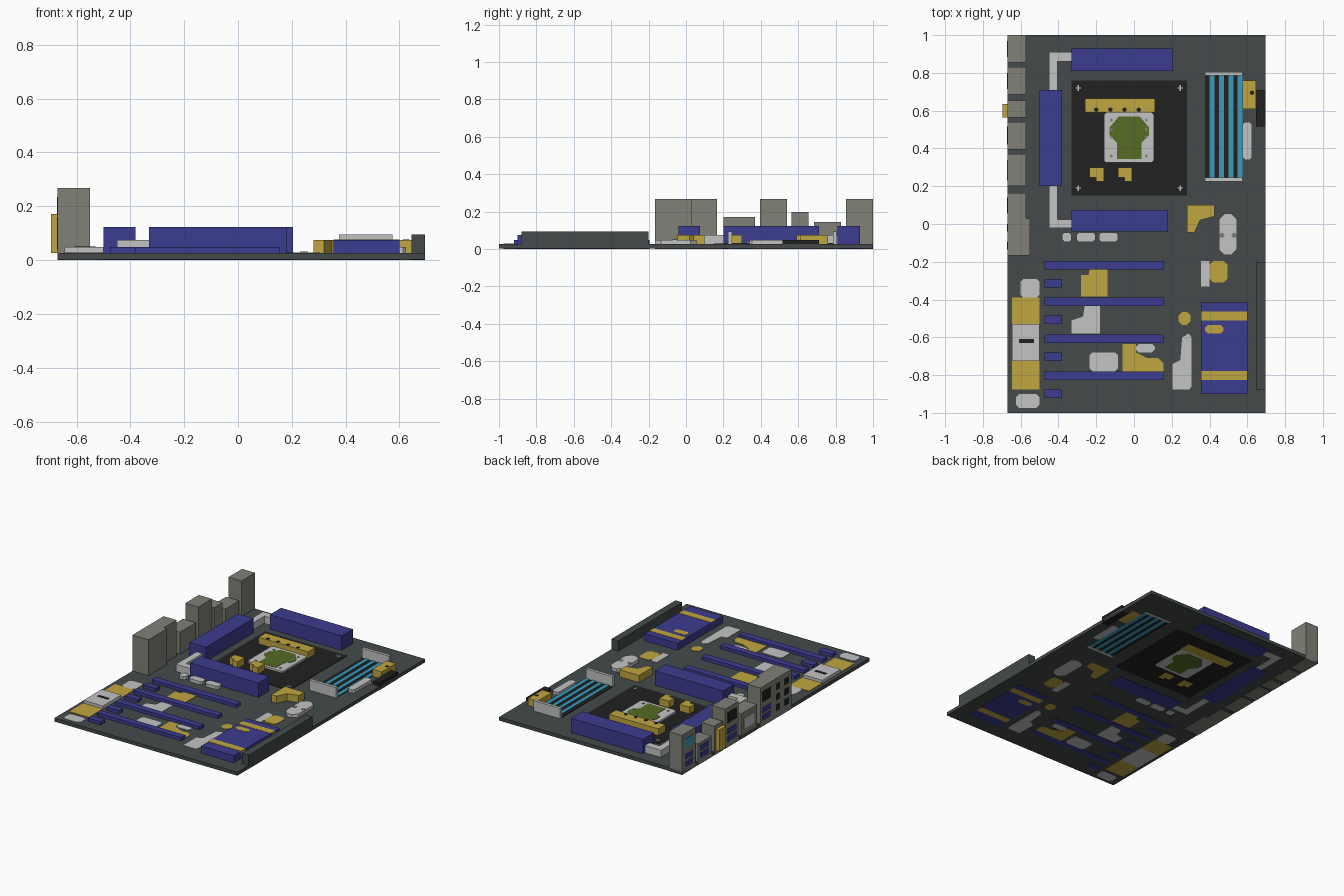
import bpy
import math

default_cube = bpy.data.objects.get("Cube")
if default_cube:
    bpy.data.objects.remove(default_cube, do_unlink=True)


def make_material(name, red, green, blue):
    material = bpy.data.materials.new(name)
    material.use_nodes = True
    color = (red, green, blue, 1)
    material.diffuse_color = color
    material.node_tree.nodes["Principled BSDF"].inputs["Base Color"].default_value = color
    return material


BOARD = make_material("board slate", .058, .068, .068)
WHITE = make_material("light grey", .55, .55, .55)
GOLD = make_material("mustard yellow", .53, .38, .05)
BLUE = make_material("royal blue", .045, .045, .28)
CYAN = make_material("cyan", .045, .33, .52)
GREEN = make_material("olive green", .09, .15, .018)
BLACK = make_material("black", .015, .015, .015)
METAL = make_material("port metal", .22, .22, .19)

# Standard heights above the base, and the base levels of nested parts
SURFACE, FLAT, LOW, MID, RAISED, TALL = .026, .029, .048, .074, .095, .123
OUTER, MIDDLE, INNER, CORE = .003, .002, .001, 0


def prism(name, outline, top, material, base=INNER):
    """Extrude a counter-clockwise outline straight up."""
    n = len(outline)
    verts = [(x, y, z) for z in (base, top) for x, y in outline]
    faces = [tuple(reversed(range(n))), tuple(range(n, n + n))]
    faces += [(i, (i + 1) % n, (i + 1) % n + n, i + n) for i in range(n)]
    mesh = bpy.data.meshes.new(name)
    mesh.from_pydata(verts, [], faces)
    mesh.materials.append(material)
    obj = bpy.data.objects.new(name, mesh)
    bpy.context.collection.objects.link(obj)
    return obj


def block(name, left, right, front, back, top, material, base=INNER, cut=0):
    """Box given by its plan rectangle, optionally with clipped corners."""
    if cut:
        outline = [(left + cut, front), (right - cut, front),
                   (right, front + cut), (right, back - cut),
                   (right - cut, back), (left + cut, back),
                   (left, back - cut), (left, front + cut)]
    else:
        outline = [(left, front), (right, front), (right, back), (left, back)]
    return prism(name, outline, top, material, base)


def disc(name, x, y, radius, top, material, base):
    steps = [math.tau * i / 8 for i in range(8)]
    outline = [(x + radius * math.cos(a), y + radius * math.sin(a)) for a in steps]
    return prism(name, outline, top, material, base)


# Circuit board and its raised edge connector
block("circuit_board", -.67, .695, -1, 1, SURFACE, BOARD, OUTER)
block("edge_wall", .645, .695, -.88, -.2, RAISED, BOARD, MIDDLE)
block("side_connector", .645, .695, .515, .71, LOW, BLACK)

# Heat sinks joined by heat pipes
block("back_heat_sink", -.33, .205, .81, .93, TALL, BLUE)
block("side_heat_sink", -.5, -.38, .2, .71, TALL, BLUE)
block("front_heat_sink", -.33, .18, -.04, .075, TALL, BLUE)
prism("back_heat_pipe", [(-.45, .71), (-.405, .71), (-.405, .86), (-.33, .86),
                         (-.33, .91), (-.45, .91)], MID, WHITE)
prism("front_heat_pipe", [(-.45, -.02), (-.33, -.02), (-.33, .025),
                          (-.405, .025), (-.405, .2), (-.45, .2)], MID, WHITE)

# Processor socket
block("socket_base", -.33, .28, .15, .76, FLAT, BLACK, MIDDLE)
block("socket_frame", -.16, .105, .325, .59, .042, WHITE, INNER, .012)
prism("processor", [(-.09, .345), (.04, .345), (.04, .43), (.08, .47), (.08, .51),
                    (.03, .57), (-.08, .57), (-.13, .51), (-.13, .47),
                    (-.09, .43)], .044, GREEN, CORE)
for x in (-.295, .245):
    for y in (.19, .72):
        block("screw_mark_bar", x - .015, x + .015, y - .003, y + .003, .031, WHITE, SURFACE)
        block("screw_mark_post", x - .003, x + .003, y - .015, y + .015, .031, WHITE, SURFACE)
for x in (-.12, .065):
    for y in (.36, .46, .5, .55):
        disc("socket_pin", x, y, .008, .045, METAL, SURFACE)
block("coil_row", -.26, .11, .59, .665, MID, GOLD)
for i in range(4):
    disc("coil_dot", -.2 + i * .075, .605, .012, MID + .002, BLACK, LOW)
for x in (-.235, -.085):
    prism("small_coil", [(x + .035, .225), (x + .075, .225), (x + .075, .3),
                         (x, .3), (x, .245), (x + .035, .245)], MID, GOLD)

# Memory slots
block("memory_bed", .375, .575, .24, .79, FLAT, BLACK, MIDDLE)
for x in (.4, .45, .5, .548):
    block("memory_strip", x, x + .027, .245, .785, .033, CYAN)
for y in (.225, .785):
    block("memory_end", .375, .575, y, y + .02, RAISED, WHITE)
block("power_connector", .575, .645, .61, .76, MID, GOLD)
disc("power_connector_dot", .625, .695, .012, MID + .002, BLACK, LOW)
block("memory_capacitors", .575, .625, .34, .54, LOW, WHITE, INNER, .012)

# Expansion slots, alternating long and short
for i in range(4):
    y = -.24 - i * .195
    block("long_slot", -.475, .155, y, y + .045, LOW, BLUE)
    block("short_slot", -.475, -.38, y - .095, y - .05, LOW, BLUE)

# Chips between the slots
for left, right in ((-.38, -.33), (-.305, -.205), (-.185, -.085)):
    block("capacitor", left, right, -.095, -.045, LOW, WHITE, INNER, .012)
prism("upper_slot_chip", [(-.28, -.385), (-.14, -.385), (-.14, -.24), (-.235, -.24),
                          (-.24, -.27), (-.28, -.27)], FLAT, GOLD)
prism("middle_slot_chip", [(-.33, -.58), (-.18, -.58), (-.18, -.43), (-.26, -.43),
                           (-.27, -.49), (-.33, -.51)], FLAT, WHITE)
block("lower_slot_chip", -.235, -.085, -.78, -.68, FLAT, WHITE, INNER, .015)
prism("corner_slot_chip", [(-.06, -.78), (.155, -.78), (.155, -.735), (.13, -.71),
                           (.07, -.71), (.01, -.68), (.01, -.635),
                           (-.06, -.635)], FLAT, GOLD)
block("small_slot_chip", .01, .11, -.68, -.635, FLAT, WHITE, INNER, .015)

# Column of headers beside the slots
block("header_end", -.6, -.5, -.39, -.29, FLAT, WHITE, INNER, .015)
block("upper_header", -.645, -.5, -.53, -.39, FLAT, GOLD)
block("sound_chip", -.645, -.5, -.725, -.53, LOW, WHITE)
block("sound_chip_mark", -.61, -.53, -.63, -.61, LOW + .002, BLACK, SURFACE)
block("lower_header", -.645, -.5, -.875, -.725, FLAT, GOLD)
block("corner_header", -.625, -.5, -.975, -.9, FLAT, WHITE, INNER, .018)

# Chipset cooler with painted stripes
block("chipset_cooler", .355, .6, -.9, -.415, MID, BLUE)
for y in (-.51, -.825):
    block("cooler_stripe", .355, .6, y, y + .048, MID + .002, GOLD, CORE)
block("cooler_badge", .375, .475, -.58, -.535, MID + .002, GOLD, CORE, .015)

# Parts around the chipset
prism("corner_coil", [(.28, -.045), (.32, -.045), (.35, .02), (.425, .04),
                      (.425, .1), (.28, .1)], MID, GOLD)
block("capacitor_cluster", .45, .545, -.165, .055, LOW, WHITE, INNER, .03)
for x in (.465, .53):
    disc("cluster_dot", x, -.06, .014, LOW + .002, METAL, SURFACE)
block("regulator_side", .355, .4, -.33, -.195, FLAT, WHITE)
block("regulator", .4, .495, -.31, -.195, FLAT, GOLD, INNER, .02)
block("crystal", .235, .3, -.535, -.465, FLAT, GOLD, INNER, .02)
prism("controller_chip", [(.205, -.875), (.295, -.875), (.305, -.86), (.305, -.6),
                          (.29, -.58), (.255, -.6), (.245, -.72),
                          (.205, -.74)], FLAT, WHITE)

# Rear ports
PORTS = [(.855, 1, .268), (.685, .83, .145), (.565, .655, .198),
         (.395, .54, .268), (.2, .37, .172), (.03, .165, .268)]
for front, back, height in PORTS:
    block("port", -.67, -.573, front, back, height, METAL)
block("audio_port", -.67, -.55, -.167, .03, .268, METAL)
block("display_plug", -.695, -.66, .565, .635, .172, GOLD, SURFACE)


def opening(name, front, back, low, high, material):
    block(name, -.673, -.667, front, back, high, material, low)


# Painted openings on the outer port faces
opening("key_socket", .885, .97, .17, .23, CYAN)
for y, back in ((.885, .97), (.715, .8), (.42, .515), (.055, .14)):
    for z in (.04, .09):
        opening("data_socket", y, back, z, z + .035, BLUE)
for y, back in ((.42, .515), (.055, .14)):
    opening("network_socket", y, back, .165, .235, BLACK)
opening("video_socket", .23, .34, .06, .13, WHITE)
for y in (-.115, -.02):
    for z in (.05, .12, .19):
        opening("audio_jack", y - .02, y + .02, z, z + .04, BLACK)
